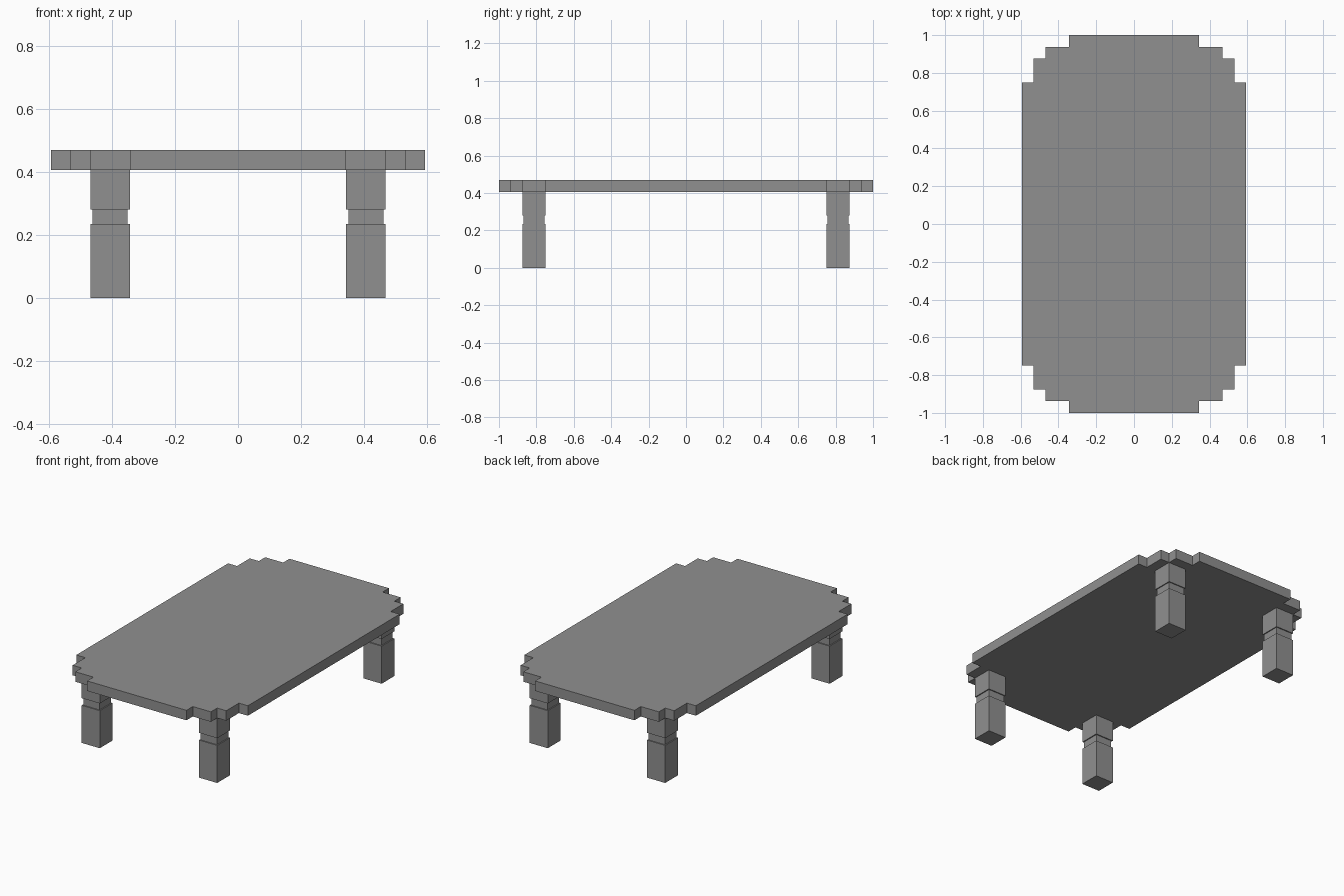
import bpy
import bmesh

U = 1 / 16  # the stepped plan is laid out on a sixteenth grid

cube = bpy.data.objects.get("Cube")
if cube:
    bpy.data.objects.remove(cube, do_unlink=True)

grey = bpy.data.materials.new("stone grey")
grey.use_nodes = True
colour = (0.28, 0.28, 0.28, 1)
grey.diffuse_color = colour
grey.node_tree.nodes["Principled BSDF"].inputs["Base Color"].default_value = colour


def finish(name, bm):
    bmesh.ops.recalc_face_normals(bm, faces=bm.faces)
    mesh = bpy.data.meshes.new(name)
    bm.to_mesh(mesh)
    bm.free()
    mesh.materials.append(grey)
    obj = bpy.data.objects.new(name, mesh)
    bpy.context.collection.objects.link(obj)
    return obj


def add_box(bm, x, y, z0, z1, width):
    verts = bmesh.ops.create_cube(bm, size=1)["verts"]
    bmesh.ops.scale(bm, verts=verts, vec=(width, width, z1 - z0))
    bmesh.ops.translate(bm, verts=verts, vec=(x, y, (z0 + z1) / 2))


# Table top: one stepped corner mirrored into a full outline, then extruded
corner = [(9.5, 12), (8.5, 12), (8.5, 14), (7.5, 14),
          (7.5, 15), (5.5, 15), (5.5, 16)]
half = corner + [(-x, y) for x, y in reversed(corner)]
outline = half + [(-x, -y) for x, y in half]

bm = bmesh.new()
base = bm.faces.new([bm.verts.new((x * U, y * U, 6.5 * U)) for x, y in outline])
extruded = bmesh.ops.extrude_face_region(bm, geom=[base], use_keep_orig=True)
top_verts = [g for g in extruded["geom"] if isinstance(g, bmesh.types.BMVert)]
bmesh.ops.translate(bm, verts=top_verts, vec=(0, 0, U))
finish("table_top", bm)

# Legs: square foot, slightly recessed neck, square upper block
for end, sy in (("front", -1), ("back", 1)):
    for side, sx in (("left", 1), ("right", -1)):
        bm = bmesh.new()
        x, y = sx * 6.5 * U, sy * 13 * U
        add_box(bm, x, y, 0, 0.235, 2 * U)
        add_box(bm, x, y, 0.235, 0.28, 0.112)
        add_box(bm, x, y, 0.28, 6.5 * U, 2 * U)
        finish(f"{end}_{side}_leg", bm)
